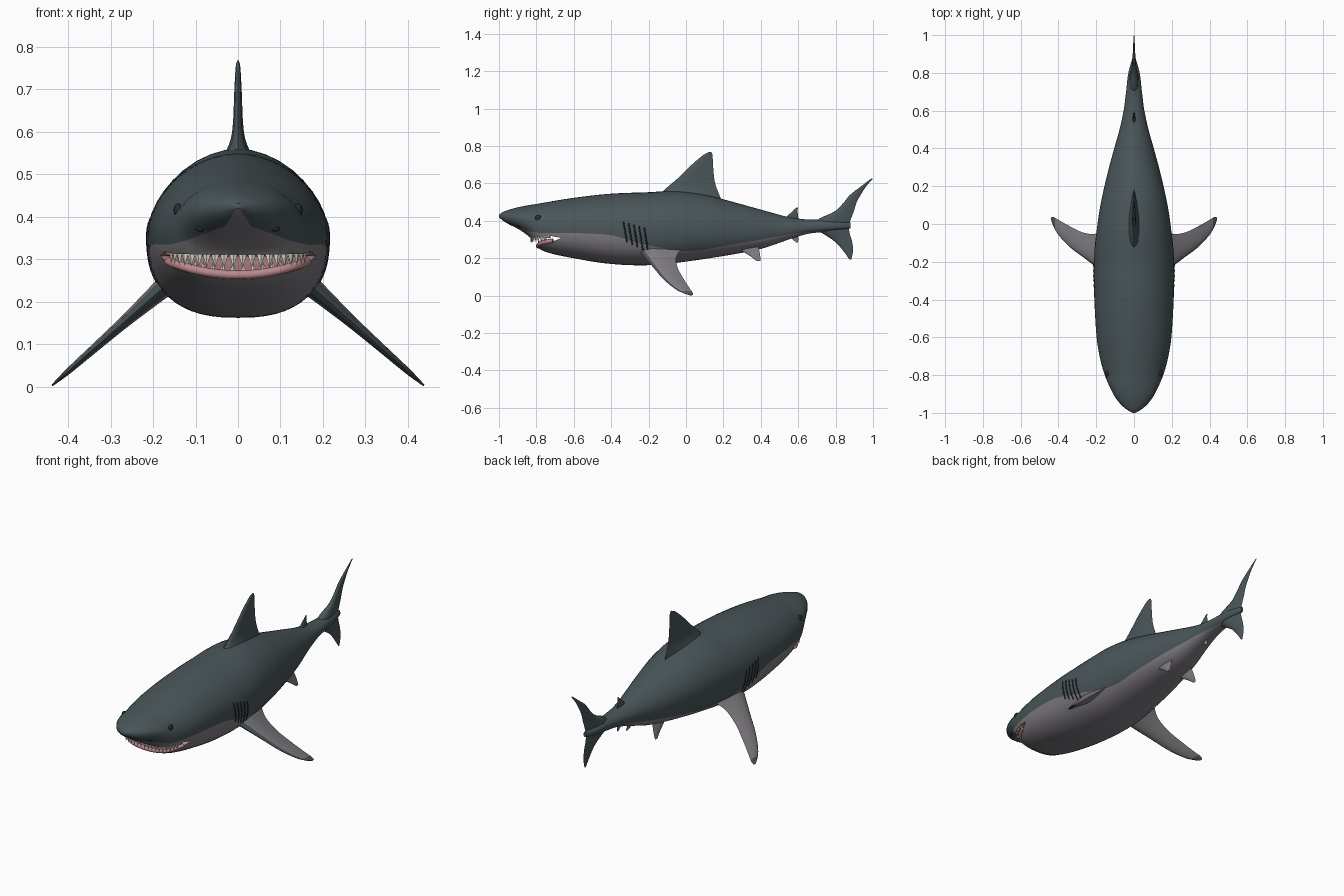
import bpy, bmesh, math
from mathutils import Vector

if "Cube" in bpy.data.objects:
    bpy.data.objects.remove(bpy.data.objects["Cube"])


def material(name, rgb):
    m = bpy.data.materials.new(name)
    m.diffuse_color = (*rgb, 1)
    m.use_nodes = True
    m.node_tree.nodes["Principled BSDF"].inputs["Base Color"].default_value = m.diffuse_color
    return m


SKIN = material("slate skin", (0.068, 0.092, 0.100))
BELLY = material("pale belly", (0.215, 0.200, 0.220))
MOUTH = material("pink mouth", (0.50, 0.25, 0.27))
TOOTH = material("ivory teeth", (0.72, 0.70, 0.58))
DARK = material("dark slits", (0.02, 0.026, 0.03))


def at(table, x):
    """Smooth interpolation of table rows (x, a, b, ...) at x."""
    i = 0
    while i < len(table) - 2 and x > table[i + 1][0]:
        i += 1
    p, q = table[i], table[i + 1]
    o, r = table[max(i - 1, 0)], table[min(i + 2, len(table) - 1)]
    d = q[0] - p[0]
    t = min(max((x - p[0]) / d, 0), 1)
    out = []
    for k in range(1, len(p)):
        m0 = (q[k] - o[k]) / (q[0] - o[0]) * d
        m1 = (r[k] - p[k]) / (r[0] - p[0]) * d
        out.append((2*t**3 - 3*t*t + 1) * p[k] + (t**3 - 2*t*t + t) * m0
                   + (3*t*t - 2*t**3) * q[k] + (t**3 - t*t) * m1)
    return out


def build(name, verts, faces, mats, idx=None, angle=40):
    me = bpy.data.meshes.new(name)
    me.from_pydata(verts, [], faces)
    for m in mats:
        me.materials.append(m)
    if idx:
        me.polygons.foreach_set("material_index", idx)
    bm = bmesh.new()
    bm.from_mesh(me)
    bmesh.ops.recalc_face_normals(bm, faces=bm.faces)
    bm.to_mesh(me)
    bm.free()
    ob = bpy.data.objects.new(name, me)
    bpy.context.collection.objects.link(ob)
    smooth(ob, angle)
    return ob


def smooth(ob, angle=40):
    bpy.ops.object.select_all(action='DESELECT')
    ob.select_set(True)
    bpy.context.view_layer.objects.active = ob
    bpy.ops.object.shade_smooth_by_angle(angle=math.radians(angle))


def loft(rings, rule):
    """Skin closed rings; rule(ring, side) gives the material index."""
    n = len(rings[0])
    verts = [p for r in rings for p in r]
    faces, idx = [], []
    for i in range(len(rings) - 1):
        for j in range(n):
            k = (j + 1) % n
            faces.append((i*n + j, i*n + k, (i+1)*n + k, (i+1)*n + j))
            idx.append(rule(i, j))
    faces += [tuple(range(n)), tuple(range((len(rings)-1)*n, len(rings)*n))]
    return verts, faces, idx + [rule(0, 0), rule(len(rings) - 2, 0)]


def mirror(ob):
    ob.modifiers.new("mirror", 'MIRROR')


# Body profiles along y: top line, bottom line, half width, colour boundary
TOP = [(-1, .432), (-.98, .447), (-.9, .472), (-.8, .49), (-.6, .523), (-.4, .545), (-.2, .553),
       (-.05, .56), (.1, .54), (.2, .515), (.4, .46), (.55, .42), (.65, .407), (.75, .405), (.88, .39)]
BOTTOM = [(-1, .42), (-.98, .402), (-.95, .383), (-.89, .352), (-.84, .315), (-.815, .28), (-.79, .255),
          (-.76, .238), (-.7, .22), (-.6, .2), (-.45, .175), (-.3, .163), (-.15, .165), (0, .182),
          (.2, .212), (.4, .25), (.55, .3), (.65, .33), (.75, .342), (.88, .36)]
WIDTH = [(-1, .008), (-.98, .042), (-.95, .075), (-.9, .11), (-.8, .155), (-.7, .182), (-.6, .198),
         (-.4, .21), (-.2, .213), (-.05, .2), (.1, .178), (.25, .145), (.4, .105), (.5, .077),
         (.6, .055), (.7, .042), (.8, .03), (.88, .008)]
EDGE = [(-1, .40), (-.9, .365), (-.8, .337), (-.6, .335), (-.4, .322), (-.25, .28), (0, .238),
        (.2, .265), (.4, .30), (.6, .335), (.75, .345), (.88, .34)]
N_TOP, N_LOW = 1.85, 2.5


def section(y):
    t, b, w = at(TOP, y)[0], at(BOTTOM, y)[0], at(WIDTH, y)[0]
    return (t + b) / 2, (t - b) / 2, w


def skin_x(y, z):
    """Half width of the body at height z."""
    mid, h, w = section(y)
    n = N_TOP if z > mid else N_LOW
    f = abs(z - mid) / h
    return w * (1 - f**n)**(1 / n) if f < 1 else 0


def skin_y(x, z):
    """Front surface of the head at (x, z)."""
    y = -.999
    while y < -.5 and skin_x(y, z) < abs(x) + .001:
        y += .001
    return y


U, L = 12, 11
rings, ys = [], []
for i in range(121):
    y = -1 + 1.88 * (i / 120)**1.25
    mid, h, w = section(y)
    f = max(-.97, min(.9, (at(EDGE, y)[0] - mid) / h))
    tb = math.copysign(math.asin(abs(f)**((N_TOP if f > 0 else N_LOW) / 2)), f)
    top = math.pi / 2
    angles = [top + (tb - top) * k / U for k in range(U)]
    angles += [tb + (-top - tb) * k / L for k in range(L + 1)]
    half = []
    for a in angles:
        e = 2 / (N_TOP if a > 0 else N_LOW)
        half.append((w * max(math.cos(a), 0)**e, y, mid + math.copysign(h * abs(math.sin(a))**e, a)))
    half[0], half[-1] = (0, y, mid + h), (0, y, mid - h)
    rings.append(half + [(-x, yy, z) for x, yy, z in half[-2:0:-1]])
    ys.append(y)
body = build("body", *loft(rings, lambda i, j: int(U <= j < U + 2 * L and ys[i] < .79))[:2],
             [SKIN, BELLY, MOUTH],
             loft(rings, lambda i, j: int(U <= j < U + 2 * L and ys[i] < .79))[2])

# Mouth: wedge cut through the head, pink inside
wedge = [(-.95, .31), (-.80, .312), (-.72, .318), (-.665, .308), (-.72, .287), (-.80, .265), (-.95, .25)]
ring_pair = [[(x, y, z) for y, z in wedge] for x in (-.3, .3)]
v, f, idx = loft(ring_pair, lambda i, j: 2)
cutter = build("mouth_cutter", v, f, [SKIN, BELLY, MOUTH], idx)
cutter.hide_render = True
cut = body.modifiers.new("mouth", 'BOOLEAN')
cut.operation, cut.solver, cut.object = 'DIFFERENCE', 'EXACT', cutter
bpy.context.view_layer.objects.active = body
bpy.ops.object.modifier_apply(modifier=cut.name)
bpy.data.objects.remove(cutter)
smooth(body)

# Fins: airfoil sections; rows are (span, leading y, trailing y, half thickness)
FOIL = [(0, 0), (.03, .4), (.1, .75), (.3, 1), (.55, .8), (.8, .4), (1, 0)]


def fin(name, table, mats, origin=(0, 0, 0), direction=(0, 0, 1), normal=(1, 0, 0), rule=None):
    origin, direction, normal = Vector(origin), Vector(direction), Vector(normal).normalized()
    loop = FOIL + [(c, -t) for c, t in FOIL[-2:0:-1]]
    rings, spans = [], []
    steps = 28
    for i in range(steps + 1):
        s = table[0][0] + (table[-1][0] - table[0][0]) * i / steps
        le, te, th = at(table, s)
        p = origin + direction * s
        rings.append([p + Vector((0, le + (te - le) * c, 0)) + normal * th * t for c, t in loop])
        spans.append(s)
    v, f, idx = loft(rings, lambda i, j: rule(spans[i], j) if rule else 0)
    return build(name, v, f, mats, idx, 50)


fin("dorsal_fin", [(.48, -.2, .2, .06), (.54, -.14, .178, .035), (.58, -.1, .162, .018),
                   (.62, -.052, .152, .012), (.69, .02, .145, .009), (.73, .065, .143, .007),
                   (.757, .1, .141, .005), (.768, .124, .135, .002)], [SKIN])
fin("second_dorsal_fin", [(.39, .5, .605, .012), (.42, .535, .6, .008), (.45, .568, .597, .004),
                          (.47, .59, .598, .002)], [SKIN])
fin("anal_fin", [(.285, .588, .6, .002), (.31, .56, .6, .004), (.35, .52, .595, .01)], [BELLY])
fin("tail_fin", [(.193, .874, .884, .002), (.24, .84, .893, .006), (.29, .795, .888, .010),
                 (.33, .735, .876, .018), (.37, .68, .871, .028), (.41, .71, .882, .022),
                 (.45, .795, .897, .013), (.50, .845, .913, .009), (.54, .878, .935, .007),
                 (.58, .93, .96, .005), (.627, .992, 1.0, .002)], [SKIN])
mirror(fin("pectoral_fins",
           [(.13, -.28, 0, .03), (.2, -.228, -.05, .021), (.27, -.175, -.045, .014),
            (.34, -.122, -.012, .01), (.40, -.058, .022, .007), (.425, -.015, .037, .004),
            (.438, .018, .036, .002)], [BELLY, SKIN],
           (0, 0, .388), (1, 0, -.88), (.66, 0, .75),
           lambda s, j: int(s > .412 or j < 2 or j > 9)))
mirror(fin("pelvic_fins", [(.185, .378, .397, .002), (.21, .345, .397, .005), (.25, .285, .39, .01),
                           (.3, .25, .38, .012)], [BELLY],
           (.145, 0, 0), (-.3, 0, 1), (1, 0, .3)))


def tube(name, points, radius, mat):
    cu = bpy.data.curves.new(name, 'CURVE')
    cu.dimensions, cu.bevel_depth, cu.bevel_resolution, cu.use_fill_caps = '3D', radius, 2, True
    sp = cu.splines.new('POLY')
    sp.points.add(len(points) - 1)
    for p, co in zip(sp.points, points):
        p.co = (*co, 1)
    cu.materials.append(mat)
    ob = bpy.data.objects.new(name, cu)
    bpy.context.collection.objects.link(ob)
    bpy.ops.object.select_all(action='DESELECT')
    ob.select_set(True)
    bpy.context.view_layer.objects.active = ob
    bpy.ops.object.convert(target='MESH')
    smooth(ob, 60)
    return ob


# Gill slits, five on each side
for i in range(5):
    pts = []
    for k in range(9):
        z = .395 - .008 * i - (.11 + .005 * i) * k / 8
        y = -.335 + .028 * i + .02 * (k / 8)
        pts.append((skin_x(y, z) - .001, y, z))
    mirror(tube(f"gill_slit_{i + 1}", pts, .004, DARK))


# Gums and teeth follow the edge of the mouth
def lip(t, lower):
    x = .165 * math.sin(t)
    z = .263 + .032 * (x / .165)**2 if lower else .312
    return Vector((x, skin_y(x, z) + .008, z))


arc = [math.radians(-82 + 164 * k / 32) for k in range(33)]
tube("lower_gum", [lip(t, True) for t in arc], .011, MOUTH)
tube("upper_gum", [lip(t, False) + Vector((0, .01, .002)) for t in arc], .007, MOUTH)

verts, faces = [], []
for lower, count, size in ((False, 20, .033), (True, 18, .026)):
    for k in range(count):
        t = math.radians(-76 + 152 * (k + .5) / count)
        c = lip(t, lower)
        along = (lip(t + .04, lower) - lip(t - .04, lower)).normalized()
        side = Vector((-along.y, along.x, 0)).normalized()
        up = Vector((0, 0, 1 if lower else -1))
        s = size * (.55 + .45 * math.cos(t))
        b = len(verts)
        verts += [c + along * .010, c + side * .004, c - along * .010, c - side * .004, c + up * s]
        faces += [(b+3, b+2, b+1, b)] + [(b + j, b + (j + 1) % 4, b + 4) for j in range(4)]
build("teeth", verts, faces, [TOOTH], None, 20)


# Eyes and nostrils
def bead(name, x, y, z, scale, mat):
    bpy.ops.mesh.primitive_uv_sphere_add(segments=20, ring_count=12, radius=1)
    ob = bpy.context.object
    ob.name = name
    for v in ob.data.vertices:
        v.co = (v.co.x * scale[0] + x, v.co.y * scale[1] + y, v.co.z * scale[2] + z)
    ob.data.materials.append(mat)
    smooth(ob, 60)
    mirror(ob)


bead("eyes", skin_x(-.79, .415) - .004, -.79, .415, (.010, .017, .017), DARK)
bead("nostrils", .088, skin_y(.088, .372) + .003, .372, (.010, .008, .007), DARK)
